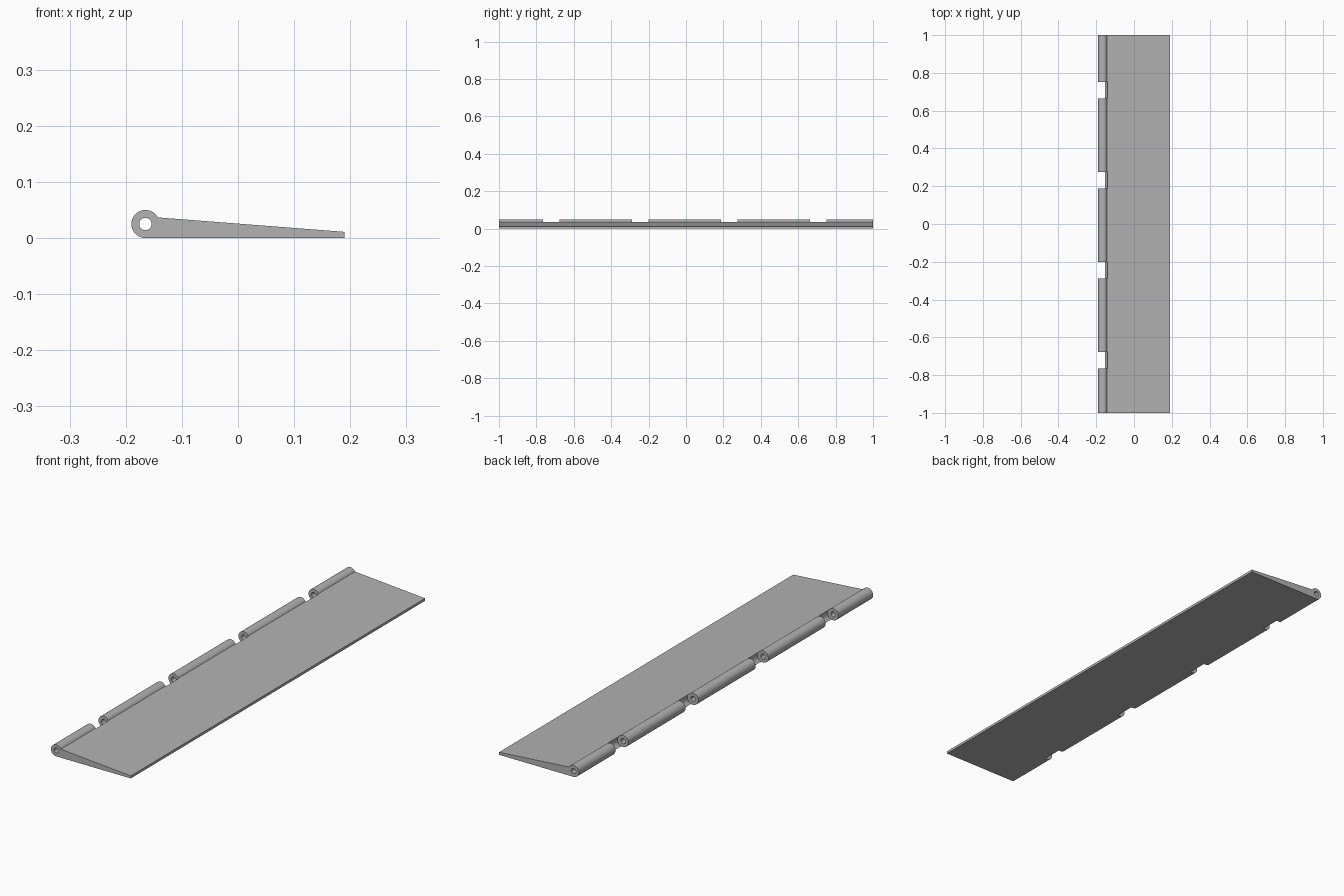
import bpy, bmesh, math
from mathutils import Matrix

if "Cube" in bpy.data.objects:
    bpy.data.objects.remove(bpy.data.objects["Cube"])

PIN_X, PIN_Z = -0.165, 0.025      # hinge axis
KNUCKLE_R, BORE_R, CLEAR_R = 0.025, 0.011, 0.027
EDGE_X, EDGE_Z = 0.19, 0.011      # thin free edge
NOTCH_W, NOTCH_STEP, NOTCH_FIRST = 0.087, 0.476, -0.721

grey = bpy.data.materials.new("plain grey")
grey.use_nodes = True
colour = (0.45, 0.45, 0.45, 1)
grey.diffuse_color = colour
grey.node_tree.nodes["Principled BSDF"].inputs["Base Color"].default_value = colour


def finish(bm, name):
    bmesh.ops.recalc_face_normals(bm, faces=bm.faces)
    mesh = bpy.data.meshes.new(name)
    bm.to_mesh(mesh)
    bm.free()
    mesh.materials.append(grey)
    obj = bpy.data.objects.new(name, mesh)
    bpy.context.collection.objects.link(obj)
    return obj


def pin_cylinder(name, radius, y, length):
    bm = bmesh.new()
    turn = Matrix.Translation((PIN_X, y, PIN_Z)) @ Matrix.Rotation(math.pi / 2, 4, 'X')
    bmesh.ops.create_cone(bm, cap_ends=True, segments=48, radius1=radius,
                          radius2=radius, depth=length, matrix=turn)
    obj = finish(bm, name)
    obj.hide_render = True
    return obj


# Tapered leaf with a rolled edge, swept along y
start, end, steps = math.radians(28), math.radians(270), 40
angles = [start + (end - start) * i / steps for i in range(steps + 1)]
profile = [(PIN_X + KNUCKLE_R * math.cos(a), PIN_Z + KNUCKLE_R * math.sin(a)) for a in angles]
profile += [(EDGE_X, 0), (EDGE_X, EDGE_Z)]
bm = bmesh.new()
face = bm.faces.new([bm.verts.new((x, -1, z)) for x, z in profile])
swept = bmesh.ops.extrude_face_region(bm, geom=[face], use_keep_orig=True)
for v in swept["geom"]:
    if isinstance(v, bmesh.types.BMVert):
        v.co.y = 1
leaf = finish(bm, "hinge_leaf")

# Clearance notches between knuckles, then the pin bore
cutters = [pin_cylinder("notch_cutter", CLEAR_R, NOTCH_FIRST + i * NOTCH_STEP, NOTCH_W)
           for i in range(4)]
cutters.append(pin_cylinder("bore_cutter", BORE_R, 0, 2.2))
for cutter in cutters:
    cut = leaf.modifiers.new(cutter.name, 'BOOLEAN')
    cut.operation = 'DIFFERENCE'
    cut.solver = 'EXACT'
    cut.object = cutter

bpy.ops.object.select_all(action='DESELECT')
leaf.select_set(True)
bpy.context.view_layer.objects.active = leaf
for mod in list(leaf.modifiers):
    bpy.ops.object.modifier_apply(modifier=mod.name)
for cutter in cutters:
    bpy.data.objects.remove(cutter)

# Smooth the rolled surfaces, keep the flat edges crisp
bpy.ops.object.shade_smooth_by_angle(angle=math.radians(25))
